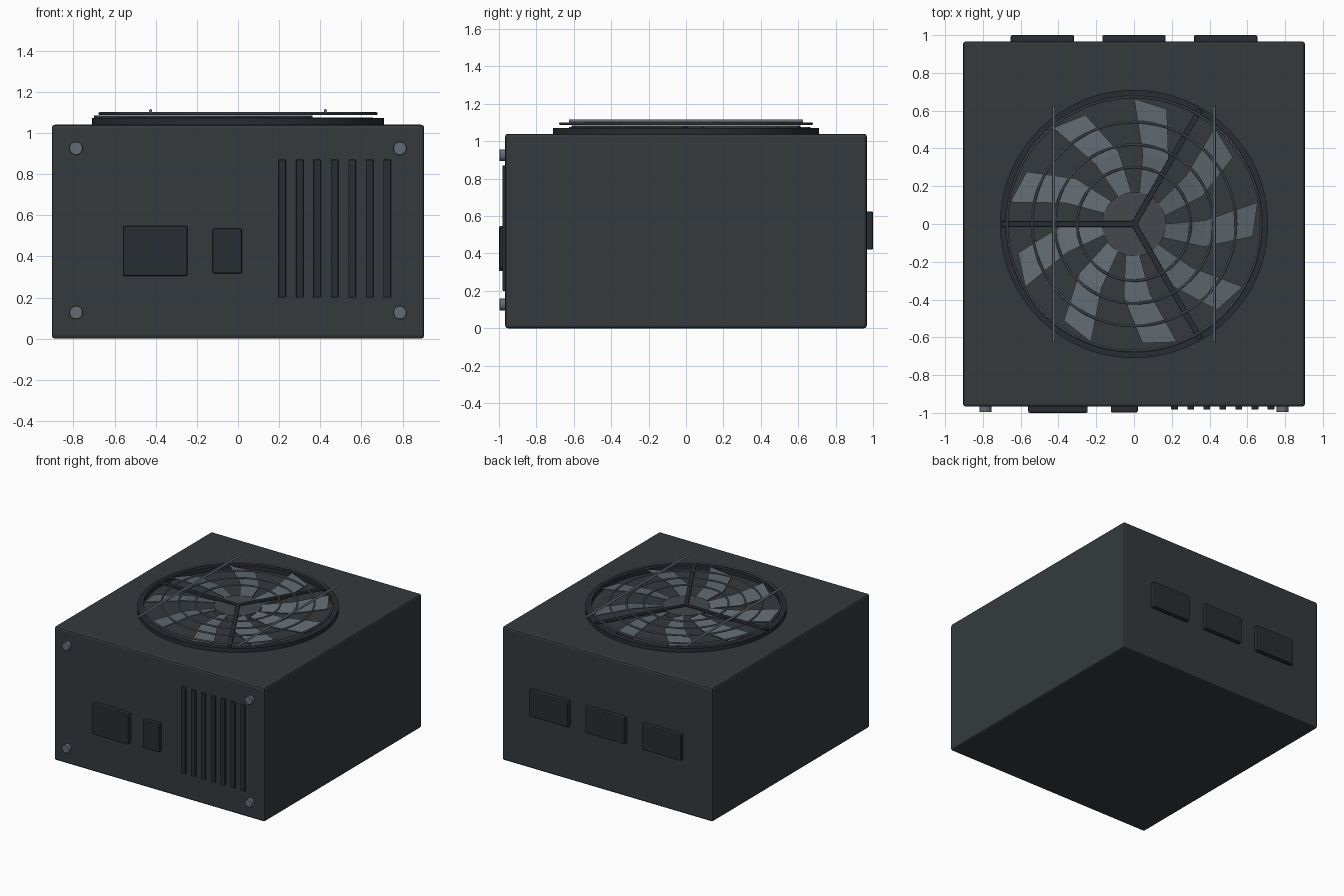
import bpy, bmesh
from math import radians, cos, sin, pi
from mathutils import Matrix

if "Cube" in bpy.data.objects:
    bpy.data.objects.remove(bpy.data.objects["Cube"])


def material(name, r, g, b):
    m = bpy.data.materials.new(name)
    m.diffuse_color = (r, g, b, 1)
    m.use_nodes = True
    m.node_tree.nodes["Principled BSDF"].inputs["Base Color"].default_value = m.diffuse_color
    return m


CASE = material("case_dark", 0.035, 0.042, 0.048)
BLACK = material("plastic_black", 0.022, 0.025, 0.032)
HUB = material("hub_grey", 0.06, 0.063, 0.07)
BLADE = material("blade_grey", 0.12, 0.145, 0.165)
STEEL = material("steel", 0.13, 0.15, 0.18)


def finish(name, bm, mat, bevel=0, segments=2, smooth=True):
    bmesh.ops.recalc_face_normals(bm, faces=bm.faces)
    me = bpy.data.meshes.new(name)
    bm.to_mesh(me)
    bm.free()
    ob = bpy.data.objects.new(name, me)
    bpy.context.collection.objects.link(ob)
    me.materials.append(mat)
    if bevel:
        mod = ob.modifiers.new("bevel", 'BEVEL')
        mod.width, mod.segments = bevel, segments
    if smooth:
        bpy.context.view_layer.objects.active = ob
        ob.select_set(True)
        bpy.ops.object.shade_smooth_by_angle(angle=radians(35))
        ob.select_set(False)
    return ob


def box(name, x, y, z, mat, bevel=0.0, turn=0):
    """Box from (min, max) ranges, optionally turned about the z axis."""
    bm = bmesh.new()
    bmesh.ops.create_cube(bm, size=1)
    for v in bm.verts:
        for i, (a, b) in enumerate((x, y, z)):
            v.co[i] = (a + b) / 2 + v.co[i] * (b - a)
    bm.transform(Matrix.Rotation(radians(turn), 4, 'Z'))
    return finish(name, bm, mat, bevel, smooth=False)


def cylinder(name, loc, r, depth, mat, axis='Z', sides=32, bevel=0):
    bm = bmesh.new()
    bmesh.ops.create_cone(bm, cap_ends=True, segments=sides, radius1=r, radius2=r, depth=depth)
    if axis != 'Z':
        bm.transform(Matrix.Rotation(pi / 2, 4, 'X'))
    bm.transform(Matrix.Translation(loc))
    return finish(name, bm, mat, bevel)


def lathe_ring(name, profile, mat, sides=64):
    """Revolve a closed (radius, z) profile about z."""
    bm = bmesh.new()
    rows = [[bm.verts.new((r * cos(2 * pi * i / sides), r * sin(2 * pi * i / sides), z))
             for r, z in profile] for i in range(sides)]
    n = len(profile)
    for i in range(sides):
        a, b = rows[i], rows[(i + 1) % sides]
        for j in range(n):
            k = (j + 1) % n
            bm.faces.new((a[j], b[j], b[k], a[k]))
    return finish(name, bm, mat)


# Case
box("case", (-0.905, 0.905), (-0.967, 0.967), (0, 1.04), CASE, 0.015)

# Fan rim, hub and struts
lathe_ring("fan_rim", [(0.67, 1.03), (0.71, 1.03), (0.71, 1.072), (0.67, 1.072)], BLACK)
cylinder("fan_hub", (0, 0, 1.055), 0.17, 0.04, HUB)
for a in (60, 180, 300):
    box("fan_strut", (0, 0.70), (-0.015, 0.015), (1.066, 1.085), BLACK, 0.003, a)

# Nine swept, pitched blades: (radius, angle) of leading and trailing edges
STATIONS = [((0.16, 80), (0.16, 54)), ((0.38, 83), (0.39, 62)), ((0.665, 90), (0.632, 74))]
for i in range(9):
    bm = bmesh.new()
    layers = []
    for dz in (0, -0.006):
        layers.append([[bm.verts.new((r * cos(radians(a + 40 * i)), r * sin(radians(a + 40 * i)), z + dz))
                        for (r, a), z in zip(s, (1.076, 1.054))] for s in STATIONS])
    t, u = layers
    for j in range(2):
        bm.faces.new((t[j][0], t[j][1], t[j + 1][1], t[j + 1][0]))
        bm.faces.new((u[j][0], u[j + 1][0], u[j + 1][1], u[j][1]))
        for k in (0, 1):
            bm.faces.new((t[j][k], t[j + 1][k], u[j + 1][k], u[j][k]))
    for j in (0, 2):
        bm.faces.new((t[j][0], t[j][1], u[j][1], u[j][0]))
    finish("fan_blade", bm, BLADE, smooth=False)

# Wire grille: concentric rings and two rods
for r in (0.30, 0.42, 0.54, 0.672):
    w = 0.007
    lathe_ring("grille_ring", [(r + w * cos(k * pi / 4), 1.094 + w * sin(k * pi / 4)) for k in range(8)], STEEL)
for s in (-1, 1):
    cylinder("grille_rod", (s * 0.425, 0, 1.108), 0.008, 1.25, STEEL, 'Y', 12)

# Front panel: power socket, switch, vent slats, screws
box("power_socket", (-0.56, -0.245), (-1.0, -0.95), (0.305, 0.547), BLACK, 0.008)
box("power_switch", (-0.123, 0.02), (-0.998, -0.95), (0.317, 0.535), BLACK, 0.008)
for i in range(7):
    x = 0.215 + 0.085 * i
    box("vent_slat", (x - 0.018, x + 0.018), (-0.982, -0.95), (0.2, 0.87), BLACK, 0.004)
for x in (-0.787, 0.787):
    for z in (0.127, 0.925):
        cylinder("screw", (x, -0.975, z), 0.032, 0.042, STEEL, 'Y', 24, 0.003)

# Rear cable connectors
for x in (-0.485, 0, 0.485):
    box("rear_connector", (x - 0.168, x + 0.168), (0.95, 1.0), (0.42, 0.625), BLACK, 0.008)
